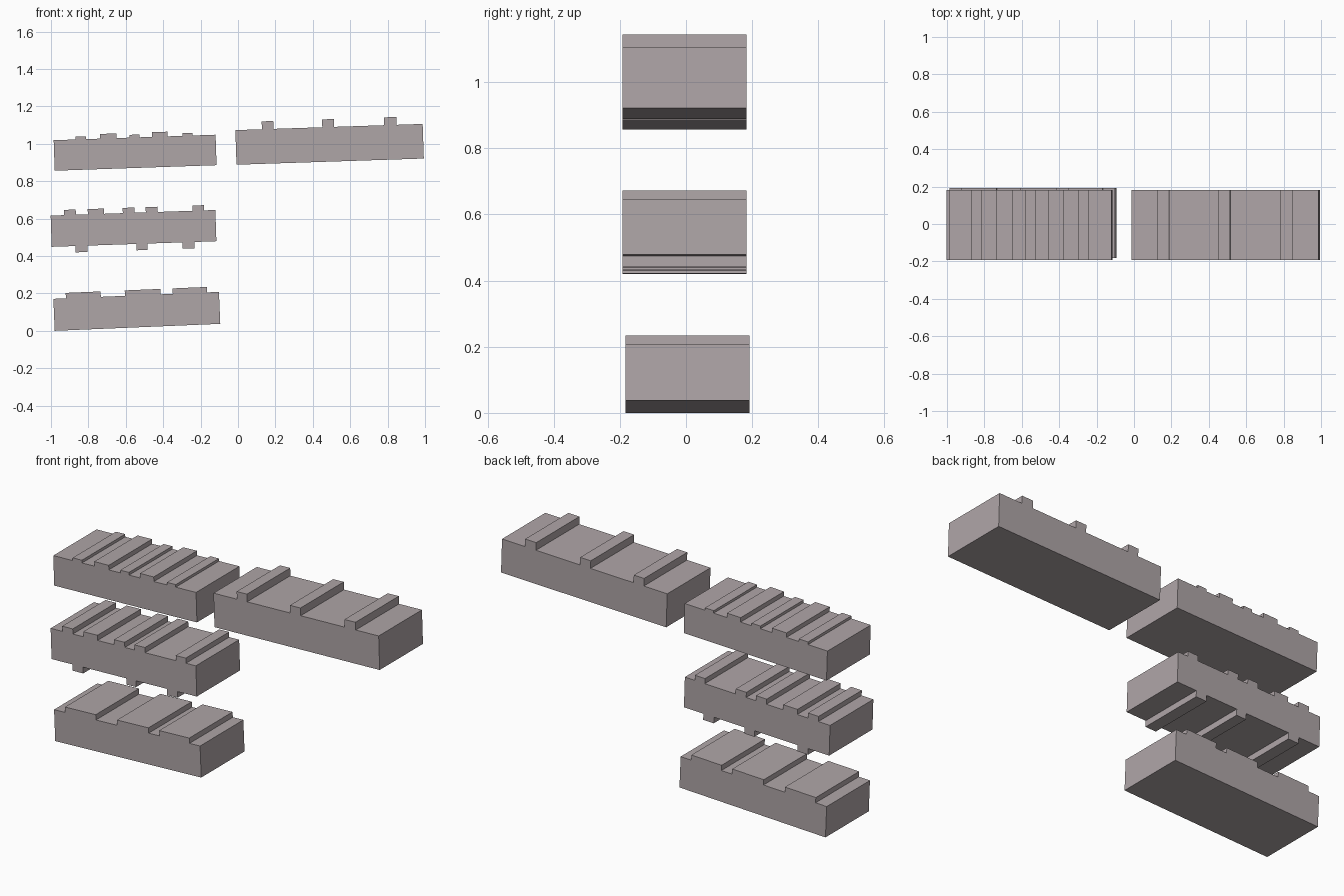
import bpy
import bmesh
from math import atan
from mathutils import Matrix

cube = bpy.data.objects.get("Cube")
if cube:
    bpy.data.objects.remove(cube, do_unlink=True)

# One flat colour for every slab
grey = bpy.data.materials.new("warm grey")
grey.use_nodes = True
colour = (0.43, 0.38, 0.39, 1)
grey.diffuse_color = colour
grey.node_tree.nodes["Principled BSDF"].inputs["Base Color"].default_value = colour


def steps(ribs, base, direction):
    """Outline points for ribs (start, end, height) along one long edge."""
    points = []
    for start, end, height in ribs:
        tip = base + direction * height
        points += [(start, base), (start, tip), (end, tip), (end, base)]
    return points


def ribbed_slab(name, corner, length, height, slope, y_front, top, bottom=()):
    """Extrude a ribbed side profile through the depth, then tilt it."""
    upper = steps(top, height, 1)
    outline = [(0, 0)] + steps(bottom, 0, -1) + [(length, 0), (length, height)]
    outline += upper[::-1] + [(0, height)]

    bm = bmesh.new()
    face = bm.faces.new([bm.verts.new((u, 0, w)) for u, w in outline])
    sweep = bmesh.ops.extrude_face_region(bm, geom=[face])
    moved = [v for v in sweep["geom"] if isinstance(v, bmesh.types.BMVert)]
    bmesh.ops.translate(bm, verts=moved, vec=(0, 0.375, 0))
    bmesh.ops.recalc_face_normals(bm, faces=bm.faces)
    bm.transform(Matrix.Translation((corner[0], y_front, corner[1]))
                 @ Matrix.Rotation(-atan(slope), 4, "Y"))

    mesh = bpy.data.meshes.new(name)
    bm.to_mesh(mesh)
    bm.free()
    mesh.materials.append(grey)
    bpy.context.collection.objects.link(bpy.data.objects.new(name, mesh))


# Bottom slab with three wide plateaus
ribbed_slab("lower_slab", (-0.98, 0), 0.886, 0.171, 0.042, -0.183,
            [(0.067, 0.254, 0.029), (0.383, 0.574, 0.029), (0.639, 0.822, 0.029)])

# Middle slab with ribs above and below
ribbed_slab("middle_slab", (-0.996, 0.449), 0.881, 0.167, 0.034, -0.192,
            [(0.071, 0.135, 0.028), (0.199, 0.285, 0.028), (0.386, 0.45, 0.028),
             (0.509, 0.573, 0.028), (0.76, 0.821, 0.028)],
            [(0.127, 0.191, 0.034), (0.453, 0.512, 0.034), (0.699, 0.763, 0.034)])

# Upper slab with alternating low and high ribs
ribbed_slab("upper_slab", (-0.98, 0.856), 0.866, 0.163, 0.034, -0.192,
            [(0.118, 0.174, 0.015), (0.249, 0.337, 0.025), (0.407, 0.46, 0.015),
             (0.527, 0.61, 0.025), (0.69, 0.743, 0.014)])

# Longer side slab with three tall ribs
ribbed_slab("side_slab", (-0.008, 0.888), 1.002, 0.185, 0.033, -0.192,
            [(0.142, 0.204, 0.042), (0.465, 0.529, 0.042), (0.796, 0.863, 0.042)])
